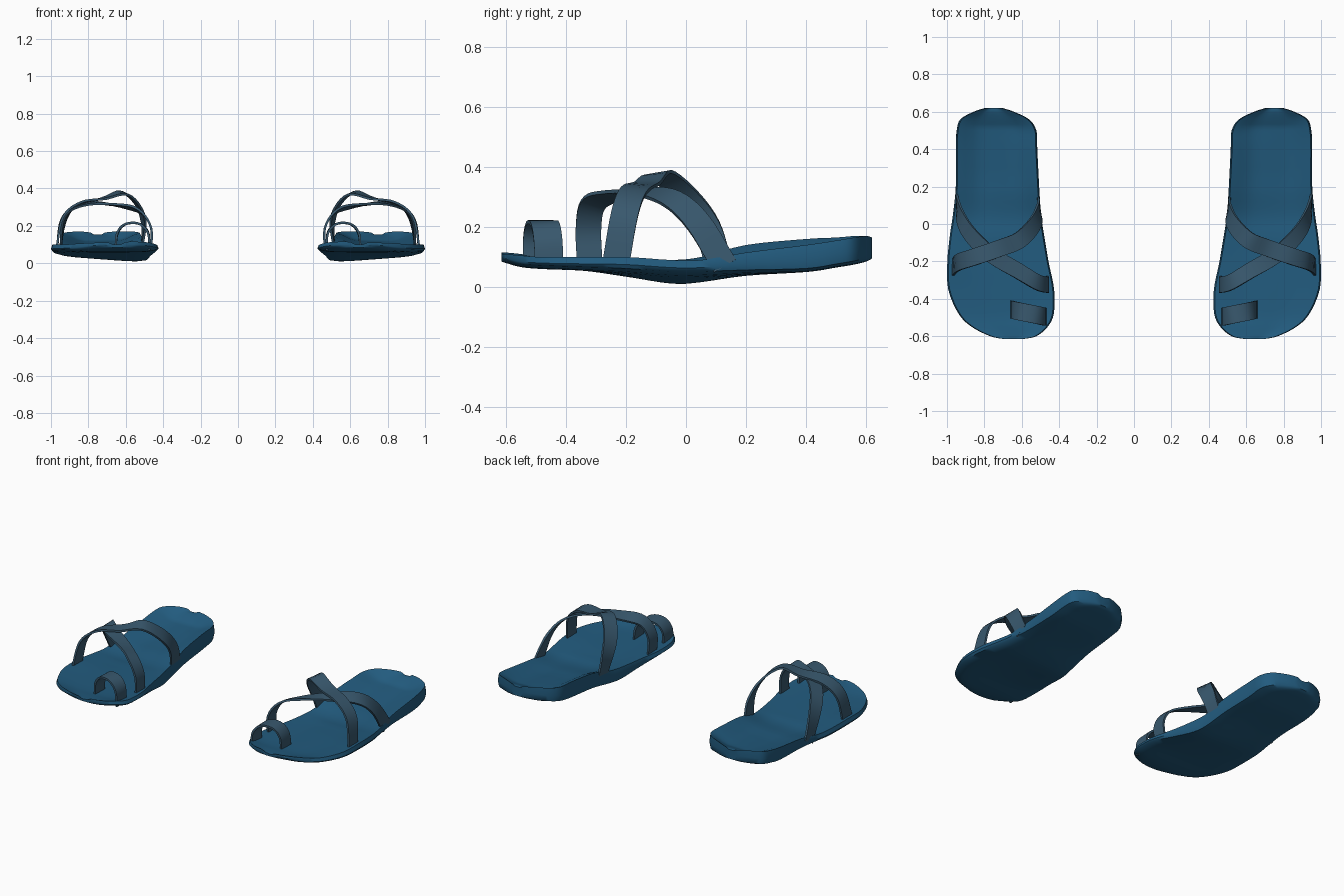
import bpy
import bmesh
from mathutils import Vector

if "Cube" in bpy.data.objects:
    bpy.data.objects.remove(bpy.data.objects["Cube"])


def make_material(name, color):
    mat = bpy.data.materials.new(name)
    mat.use_nodes = True
    mat.diffuse_color = color
    mat.node_tree.nodes["Principled BSDF"].inputs["Base Color"].default_value = color
    return mat


sole_blue = make_material("sole blue", (0.016, 0.105, 0.21, 1))
strap_slate = make_material("strap slate blue", (0.04, 0.098, 0.155, 1))


def smooth_path(points, steps):
    """Catmull-Rom interpolation of rows of numbers of any length."""
    rows = [Vector(p) for p in points]
    rows = [rows[0] * 2 - rows[1]] + rows + [rows[-1] * 2 - rows[-2]]
    result = []
    for a, b, c, d in zip(rows, rows[1:], rows[2:], rows[3:]):
        for i in range(steps):
            t = i / steps
            result.append((b * 2 + (c - a) * t + (a * 2 - b * 5 + c * 4 - d) * t**2
                           + (b * 3 - a - c * 3 + d) * t**3) / 2)
    return result + [rows[-2]]


def loft(name, rings, side, mat, angle):
    """Skin closed rings, cap the ends and mirror to the given side."""
    bm = bmesh.new()
    loops = [[bm.verts.new((x * side, y, z)) for x, y, z in ring] for ring in rings]
    for a, b in zip(loops, loops[1:]):
        for i in range(len(a)):
            j = (i + 1) % len(a)
            bm.faces.new((a[i], a[j], b[j], b[i]))
    bm.faces.new(loops[0])
    bm.faces.new(loops[-1])
    bmesh.ops.recalc_face_normals(bm, faces=bm.faces)
    mesh = bpy.data.meshes.new(name)
    bm.to_mesh(mesh)
    bm.free()
    mesh.materials.append(mat)
    obj = bpy.data.objects.new(name, mesh)
    bpy.context.collection.objects.link(obj)
    bpy.ops.object.select_all(action="DESELECT")
    obj.select_set(True)
    bpy.context.view_layer.objects.active = obj
    bpy.ops.object.shade_smooth_by_angle(angle=angle)


# Sole stations: y, inner x, outer x, top inner, top outer, bottom inner, bottom outer
SOLE = [
    (-.615, .60, .69, .115, .11, .085, .085),
    (-.60, .53, .76, .115, .11, .08, .08),
    (-.55, .47, .86, .11, .105, .07, .065),
    (-.48, .437, .93, .10, .10, .06, .06),
    (-.35, .435, .985, .095, .10, .055, .055),
    (-.20, .465, .99, .09, .10, .03, .05),
    (-.05, .49, .975, .09, .09, .005, .04),
    (.05, .505, .96, .10, .09, .01, .04),
    (.20, .515, .945, .14, .115, .035, .045),
    (.40, .525, .945, .16, .14, .05, .05),
    (.50, .53, .94, .165, .155, .065, .065),
    (.56, .57, .92, .17, .165, .075, .075),
    (.60, .65, .85, .17, .17, .085, .085),
    (.62, .71, .79, .165, .165, .095, .095),
]


def sole_ring(row):
    y, xi, xo, ti, to, bi, bo = row
    across = [i / 10 for i in range(11)]
    dish = .012 + .03 * max(0, min(1, (y + .05) / .3)) * max(0, min(1, (.62 - y) / .1))

    def lift(u):
        return dish * min(1, 12 * (u * (1 - u)) ** 1.5)

    top = [(xi + (xo - xi) * u, y, ti + (to - ti) * u - lift(u)) for u in across]
    bottom = [(xi + (xo - xi) * u, y, bi + (bo - bi) * u + .012 * (2 * u - 1) ** 6)
              for u in reversed(across)]
    # bulged side walls
    outer = (xo + .008, y, (to + bo) / 2)
    inner = (xi - .008, y, (ti + bi) / 2)
    return top + [outer] + bottom + [inner]


# Strap centre lines: each arches from the inner edge to the outer edge
STRAPS = {
    "front_strap": (.085, .72, [
        (.465, -.32, .07), (.465, -.325, .19), (.52, -.31, .275), (.62, -.25, .305),
        (.77, -.16, .32), (.88, -.05, .295), (.93, .04, .215), (.95, .13, .07)]),
    "rear_strap": (.09, .72, [
        (.515, .11, .07), (.505, .07, .20), (.53, .0, .30), (.61, -.085, .375),
        (.72, -.13, .345), (.85, -.175, .32), (.94, -.205, .24), (.97, -.235, .07)]),
    "toe_loop": (.095, .565, [
        (.475, -.495, .07), (.48, -.495, .16), (.525, -.485, .21),
        (.60, -.47, .21), (.645, -.46, .16), (.655, -.455, .07)]),
}


def strap_rings(width, centre_x, points):
    path = smooth_path(points, 5)
    rings = []
    for i, p in enumerate(path):
        tangent = (path[min(i + 1, len(path) - 1)] - path[max(i - 1, 0)]).normalized()
        outward = Vector((p.x - centre_x, 0, max(p.z - .1, .01)))
        across = tangent.cross(outward).normalized() * width / 2
        thick = across.cross(tangent).normalized() * .006
        rings.append([p + across + thick, p - across + thick,
                      p - across - thick, p + across - thick])
    return rings


# Build the pair, mirrored about x = 0
for label, side in (("left", 1), ("right", -1)):
    loft(label + "_sole", [sole_ring(r) for r in smooth_path(SOLE, 4)], side, sole_blue, 0.8)
    for strap, (width, centre_x, points) in STRAPS.items():
        loft(f"{label}_{strap}", strap_rings(width, centre_x, points), side, strap_slate, 0.6)
